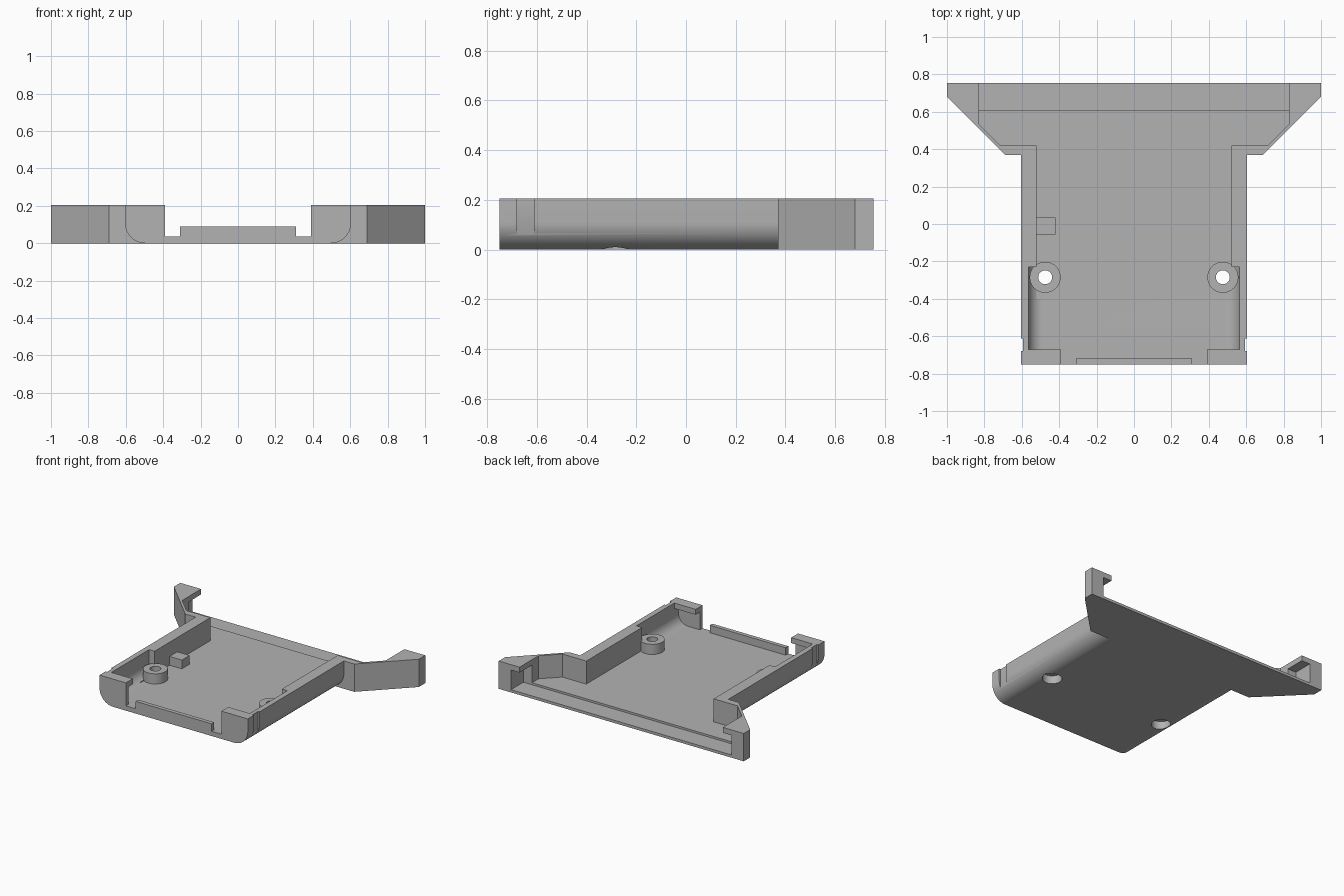
import bpy, bmesh, math
from mathutils import Vector

if "Cube" in bpy.data.objects:
    bpy.data.objects.remove(bpy.data.objects["Cube"], do_unlink=True)

H = 0.205       # overall height
FLOOR = 0.035   # tray floor level

grey = bpy.data.materials.new("plain_grey")
grey.use_nodes = True
grey.diffuse_color = (0.45, 0.45, 0.45, 1)
grey.node_tree.nodes["Principled BSDF"].inputs["Base Color"].default_value = (0.45, 0.45, 0.45, 1)


def prism(name, outline, start, end, axis="z"):
    """Extrude a closed outline along z (x, y points) or y (x, z points)."""
    bm = bmesh.new()
    to3d = (lambda a, b: (a, b, start)) if axis == "z" else (lambda a, b: (a, start, b))
    face = bm.faces.new([bm.verts.new(to3d(a, b)) for a, b in outline])
    out = bmesh.ops.extrude_face_region(bm, geom=[face])
    shift = Vector((0, 0, end - start)) if axis == "z" else Vector((0, end - start, 0))
    moved = [v for v in out["geom"] if isinstance(v, bmesh.types.BMVert)]
    bmesh.ops.translate(bm, verts=moved, vec=shift)
    bmesh.ops.recalc_face_normals(bm, faces=bm.faces)
    mesh = bpy.data.meshes.new(name)
    bm.to_mesh(mesh)
    bm.free()
    mesh.materials.append(grey)
    ob = bpy.data.objects.new(name, mesh)
    bpy.context.collection.objects.link(ob)
    return ob


def box(name, x0, x1, y0, y1, z0, z1):
    return prism(name, [(x0, y0), (x1, y0), (x1, y1), (x0, y1)], z0, z1)


def disc(name, x, y, r, z0, z1):
    ring = [math.tau * i / 40 for i in range(40)]
    return prism(name, [(x + r * math.cos(a), y + r * math.sin(a)) for a in ring], z0, z1)


def mirrored(half):
    return half + [(-x, y) for x, y in reversed(half)]


def trough(half_width, bottom, top, r):
    """Cross-section with rounded lower corners."""
    half = []
    for i in range(13):
        a = math.pi / 2 * i / 12
        half.append((half_width - r + r * math.sin(a), bottom + r - r * math.cos(a)))
    return mirrored(half + [(half_width, top)])


def combine(target, tool, operation="DIFFERENCE"):
    mod = target.modifiers.new("combine", "BOOLEAN")
    mod.operation, mod.solver, mod.object = operation, "EXACT", tool
    bpy.context.view_layer.objects.active = target
    bpy.ops.object.modifier_apply(modifier=mod.name)
    bpy.data.objects.remove(tool, do_unlink=True)


# Tray with rounded lower sides, joined to the flared rear
tray = prism("tray", trough(0.605, 0, H, 0.11), -0.75, 0.5, "y")
flare = mirrored([(0.605, 0.37), (0.69, 0.37), (1, 0.68), (1, 0.755)])
combine(tray, prism("flare", flare, 0, H), "UNION")

# Pockets: straight rear part, wider rounded front part, front opening
pocket = mirrored([(0.52, -0.4), (0.52, 0.42), (0.715, 0.42), (0.83, 0.535), (0.83, 0.9)])
combine(tray, prism("rear_pocket", pocket, FLOOR, 0.4))
combine(tray, prism("front_pocket", trough(0.565, FLOOR, 0.4, 0.075), -0.72, -0.23, "y"))
combine(tray, box("front_opening", -0.39, 0.39, -0.9, -0.6, FLOOR, 0.4))

# Panel slot along the rear, running under the lips
combine(tray, box("panel_slot", -0.9, 0.9, 0.61, 0.9, 0.02, 0.165))

for s in (-1, 1):
    # Screw boss with through hole and counterbore
    x, y = s * 0.475, -0.285
    combine(tray, disc("boss", x, y, 0.083, 0.02, 0.11), "UNION")
    combine(tray, disc("hole", x, y, 0.037, -0.1, 0.3))
    combine(tray, disc("counterbore", x, y, 0.065, -0.1, 0.06))
    # Shallow notch on the outer side
    a, b = sorted((s * 0.593, s * 0.7))
    combine(tray, box("side_notch", a, b, -0.68, -0.612, 0.06, 0.4))

bpy.ops.object.select_all(action="DESELECT")
tray.select_set(True)
bpy.context.view_layer.objects.active = tray
bpy.ops.object.shade_smooth_by_angle(angle=math.radians(30))

# Retaining tabs over the front corners
for side, s in (("right", -1), ("left", 1)):
    a, b = sorted((s * 0.39, s * 0.57))
    box(side + "_front_tab", a, b, -0.722, -0.67, 0.165, H)

# Low lip across the front and locating block on the side wall
box("front_lip", -0.31, 0.31, -0.75, -0.72, FLOOR - 0.005, 0.09)
box("locating_block", -0.525, -0.42, -0.055, 0.035, FLOOR - 0.005, 0.1)
